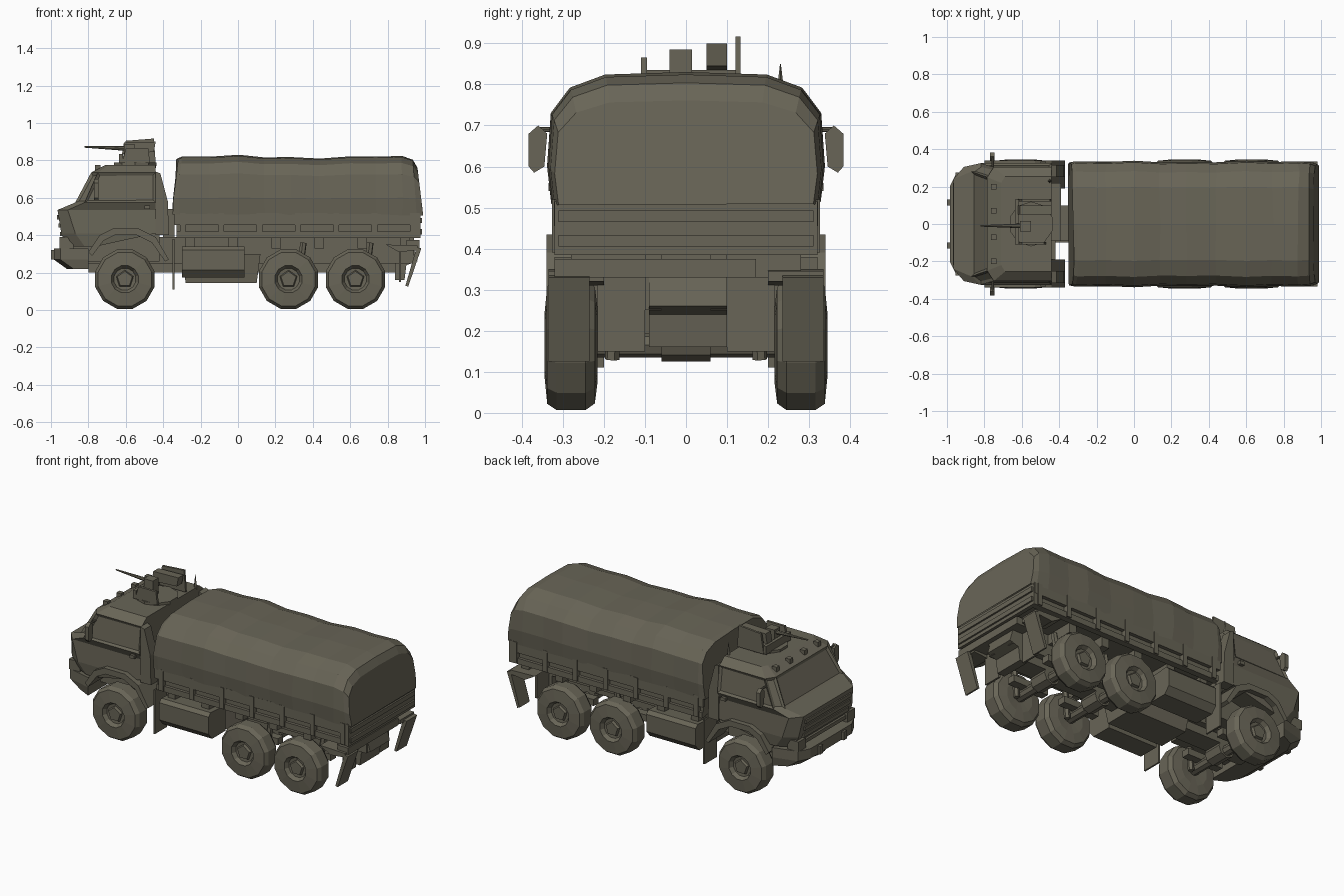
import bpy, bmesh, math, random
from mathutils import Vector, Matrix

random.seed(4)
drab = bpy.data.materials.new("olive_drab")
drab.diffuse_color = (0.14, 0.13, 0.095, 1)


def finish(name, bm):
    bmesh.ops.recalc_face_normals(bm, faces=bm.faces)
    me = bpy.data.meshes.new(name)
    bm.to_mesh(me)
    bm.free()
    me.materials.append(drab)
    ob = bpy.data.objects.new(name, me)
    bpy.context.collection.objects.link(ob)
    return ob


def loft(name, rings, inset=None, drop=None):
    """Skin closed rings and cap both ends; inset or drop faces by a rule."""
    bm = bmesh.new()
    vs = [[bm.verts.new(p) for p in r] for r in rings]
    n = len(rings[0])
    for a, b in zip(vs, vs[1:]):
        for i in range(n):
            bm.faces.new((a[i], a[(i + 1) % n], b[(i + 1) % n], b[i]))
    bm.faces.new(vs[0])
    bm.faces.new(vs[-1])
    bmesh.ops.recalc_face_normals(bm, faces=bm.faces)
    if inset:
        bmesh.ops.inset_individual(bm, faces=[f for f in bm.faces if inset(f)],
                                   thickness=0.02, depth=-0.01)
    if drop:
        bmesh.ops.delete(bm, geom=[f for f in bm.faces if drop(f)], context='FACES')
    return finish(name, bm)


def box(name, x, y, z, taper=0.0, drop=None):
    """Box from ranges; taper pulls in the bottom edges."""
    def ring(h, t):
        return [(x[0] + t, y[0] + t, h), (x[1] - t, y[0] + t, h),
                (x[1] - t, y[1] - t, h), (x[0] + t, y[1] - t, h)]
    return loft(name, [ring(z[0], taper), ring(z[1], 0)], drop=drop)


def prism(name, pts, y0, y1):
    return loft(name, [[(x, y, z) for x, z in pts] for y in (y0, y1)])


def both(fn, name, *args, **kw):
    """Make a part on the +y side and its mirror on the -y side."""
    for side, s in (("left", 1), ("right", -1)):
        ob = fn(f"{name}_{side}", *args, **kw)
        if s < 0:
            ob.data.transform(Matrix.Scale(-1, 4, (0, 1, 0)))
            ob.data.flip_normals()


def rod(name, a, b, r, r2=None, n=8):
    a, b = Vector(a), Vector(b)
    d = b - a
    bm = bmesh.new()
    m = Matrix.Translation((a + b) / 2) @ d.to_track_quat('Z', 'Y').to_matrix().to_4x4()
    bmesh.ops.create_cone(bm, cap_ends=True, segments=n, radius1=r,
                          radius2=r if r2 is None else r2, depth=d.length, matrix=m)
    return finish(name, bm)


# Cab: plan rings stacked in z, with sunken windscreen and side windows
def cab_ring(z, xf, fw, xc, w, xr=-0.44):
    return [(xf, -fw, z), (xc, -w, z), (xr, -w, z), (xr, w, z), (xc, w, z), (xf, fw, z)]


def is_window(f):
    c = f.calc_center_median()
    return 0.6 < c.z < 0.7 and abs(f.normal.z) < 0.9 and f.normal.x < 0.5


loft("cab", [cab_ring(0.34, -0.92, 0.25, -0.82, 0.30, -0.76),
             cab_ring(0.41, -0.945, 0.26, -0.87, 0.31),
             cab_ring(0.535, -0.965, 0.24, -0.91, 0.305),
             cab_ring(0.575, -0.87, 0.28, -0.82, 0.325),
             cab_ring(0.735, -0.785, 0.25, -0.75, 0.305),
             cab_ring(0.775, -0.71, 0.22, -0.69, 0.255)], is_window)
box("cab_floor", (-0.90, -0.42), (-0.19, 0.19), (0.26, 0.41))
both(box, "door_handle", (-0.50, -0.47), (0.315, 0.335), (0.54, 0.56))
for i in range(4):
    z = 0.35 + i * 0.045
    x = -0.945 - i * 0.008
    box(f"grille_bar_{i}", (x, -0.90), (-0.22, 0.22), (z, z + 0.022))

# Front bumper with rounded ends, headlights and hooks
def bumper_ring(z, g):
    return [(-0.985 + g, -0.20, z), (-0.95 + g, -0.27, z), (-0.80, -0.31, z),
            (-0.80, 0.31, z), (-0.95 + g, 0.27, z), (-0.985 + g, 0.20, z)]


loft("front_bumper", [bumper_ring(0.22, 0.07), bumper_ring(0.27, 0), bumper_ring(0.33, 0)])
both(box, "headlight", (-0.955, -0.88), (0.20, 0.275), (0.33, 0.39))
both(box, "tow_hook", (-1.0, -0.95), (0.10, 0.13), (0.27, 0.32))

# Front wheel arches
outer = [(-0.80, 0.31), (-0.74, 0.40), (-0.67, 0.435), (-0.53, 0.435), (-0.44, 0.39), (-0.37, 0.27)]
inner = [(-0.39, 0.26), (-0.46, 0.36), (-0.54, 0.40), (-0.66, 0.40), (-0.72, 0.37), (-0.78, 0.29)]
both(prism, "front_fender", outer + inner, 0.19, 0.34)
both(box, "front_mud_flap", (-0.35, -0.34), (0.20, 0.32), (0.11, 0.38))

# Mirrors and roof lights
mirror = [(0.345, 0.60), (0.37, 0.585), (0.383, 0.60), (0.383, 0.68), (0.36, 0.70), (0.338, 0.68)]
both(lambda n: loft(n, [[(x, y, z) for y, z in mirror] for x in (-0.77, -0.745)]), "mirror")
both(rod, "mirror_arm", (-0.755, 0.29, 0.69), (-0.755, 0.36, 0.69), 0.006)
for y in (-0.2, -0.07, 0.07, 0.2):
    box(f"roof_light_{y}", (-0.765, -0.735), (y - 0.015, y + 0.015), (0.74, 0.775))

# Roof hatch with weapon mount
rod("hatch_ring", (-0.55, 0, 0.77), (-0.55, 0, 0.79), 0.12, n=10)
prism("shield_right", [(-0.62, 0.785), (-0.47, 0.785), (-0.48, 0.865), (-0.60, 0.865)], -0.11, -0.095)
box("hatch_front", (-0.635, -0.615), (-0.11, 0.13), (0.785, 0.835))
box("mount", (-0.61, -0.55), (-0.04, 0.015), (0.785, 0.885))
prism("raised_plate", [(-0.62, 0.835), (-0.45, 0.845), (-0.44, 0.90), (-0.61, 0.895)], 0.05, 0.10)
prism("shield_left", [(-0.62, 0.785), (-0.44, 0.785), (-0.45, 0.917), (-0.60, 0.905)], 0.12, 0.133)
rod("barrel", (-0.82, -0.01, 0.872), (-0.56, -0.01, 0.862), 0.004, 0.014)
rod("antenna", (-0.45, 0.23, 0.76), (-0.45, 0.23, 0.85), 0.012, 0.001, 4)

# Equipment between cab and bed
both(prism, "intake", [(-0.44, 0.40), (-0.37, 0.40), (-0.375, 0.58), (-0.415, 0.73), (-0.44, 0.74)], 0.25, 0.315)
box("cab_rear_rack", (-0.44, -0.39), (-0.09, 0.22), (0.40, 0.60))
box("spare_rack", (-0.40, -0.34), (-0.09, 0.10), (0.34, 0.54))

# Canvas canopy: arched sections sagging between the bows
half = [(0.325, 0.51), (0.335, 0.60), (0.326, 0.725), (0.28, 0.785), (0.195, 0.816)]
section = half + [(0.0, 0.822)] + [(-y, z) for y, z in reversed(half)]
stations = [(-0.35, -0.025, -0.012, 0.98), (-0.315, -0.01, -0.002, 1), (-0.15, 0, -0.002, 0.99),
            (0.0, 0, 0.008, 1.01), (0.14, 0, -0.006, 0.985), (0.28, 0, -0.004, 0.99), (0.44, 0, -0.012, 0.985),
            (0.60, 0, 0, 1.01), (0.74, 0, -0.002, 0.99), (0.88, 0, 0.002, 1.0),
            (0.955, 0.02, -0.018, 0.985), (0.99, 0.03, -0.06, 0.955)]
rings = []
for x, lean, dz, w in stations:
    ring = []
    for y, z in section:
        t = (z - 0.51) / 0.307
        j = random.uniform(-0.006, 0.006)
        ring.append((x - lean * t + (j if abs(x) < 0.9 else 0), y * w, z + dz * t + (j if t < 0.1 else 0)))
    rings.append(ring)
loft("canopy", rings, drop=lambda f: f.normal.z < -0.9)

# Cargo bed with side boards, stakes and tailgate
box("bed_floor", (-0.33, 0.95), (-0.30, 0.30), (0.39, 0.52), drop=lambda f: f.normal.z > 0.9)
both(box, "side_board_upper", (-0.34, 0.97), (0.30, 0.322), (0.455, 0.52))
both(box, "side_rail", (-0.33, 0.96), (0.28, 0.318), (0.385, 0.42))
for i in range(7):
    x = -0.31 + i * 0.205
    both(box, f"stake_{i}", (x, x + 0.03), (0.30, 0.326), (0.39, 0.52))
box("tailgate", (0.95, 0.975), (-0.32, 0.32), (0.385, 0.515))
for z in (0.405, 0.465):
    box(f"tailgate_rib_{z}", (0.97, 0.985), (-0.31, 0.31), (z, z + 0.028))
box("rear_beam", (0.90, 0.97), (-0.32, 0.17), (0.33, 0.375))

# Chassis and underbody
both(box, "frame_rail", (-0.90, 0.94), (0.06, 0.10), (0.25, 0.39))
box("drivetrain", (-0.80, 0.85), (-0.06, 0.06), (0.20, 0.34))
box("transfer_case", (-0.30, 0.12), (-0.12, 0.12), (0.145, 0.30), taper=0.02)
for i in range(6):
    x = -0.28 + i * 0.23
    box(f"cross_member_{i}", (x, x + 0.05), (-0.28, 0.28), (0.33, 0.39))
prism("rear_hitch_box", [(0.84, 0.16), (0.89, 0.16), (0.90, 0.24), (0.96, 0.26), (0.94, 0.33), (0.84, 0.33)], -0.09, 0.10)

# Side tanks with bevelled lower edge
tank = [(0.17, 0.33), (0.315, 0.34), (0.335, 0.32), (0.335, 0.215), (0.30, 0.175), (0.17, 0.175)]
both(lambda n: loft(n, [[(x, y, z) for y, z in tank] for x in (-0.30, 0.035)]), "side_tank")

# Thin slanted rear flaps
both(prism, "rear_mud_flap", [(0.895, 0.13), (0.91, 0.125), (0.98, 0.33), (0.955, 0.335)], 0.235, 0.335)
both(box, "inner_flap", (0.86, 0.872), (0.10, 0.215), (0.15, 0.33))
both(prism, "rear_fender", [(0.79, 0.35), (0.86, 0.31), (0.96, 0.32), (0.96, 0.345)], 0.20, 0.335)


# Wheels: lathed tyre profile with a recessed five-sided hub
WZ = 0.165


def wheel(name, cx):
    profile = [(0.02, 0.22), (0.09, 0.215), (0.147, 0.222), (0.164, 0.245), (0.164, 0.315),
               (0.148, 0.338), (0.075, 0.345), (0.06, 0.322), (0.02, 0.318)]
    n = 12
    return loft(name, [[(cx + r * math.cos(2 * math.pi * (i + .5) / n), y,
                         WZ + r * math.sin(2 * math.pi * (i + .5) / n)) for i in range(n)]
                       for r, y in profile])


for label, cx in (("front", -0.605), ("middle", 0.27), ("rear", 0.628)):
    both(wheel, f"{label}_wheel", cx)
    both(rod, f"{label}_hub", (cx, 0.318, WZ), (cx, 0.335, WZ), 0.05, 0.042, 5)
    rod(f"{label}_axle", (cx, -0.22, WZ), (cx, 0.22, WZ), 0.03)
    rod(f"{label}_differential", (cx, -0.06, 0.18), (cx, 0.06, 0.18), 0.055)
    both(box, f"{label}_spring", (cx - 0.12, cx + 0.12), (0.12, 0.17), (0.18, 0.22))
    both(rod, f"{label}_damper", (cx + 0.05, 0.18, 0.13), (cx + 0.08, 0.17, 0.36), 0.018, n=6)
